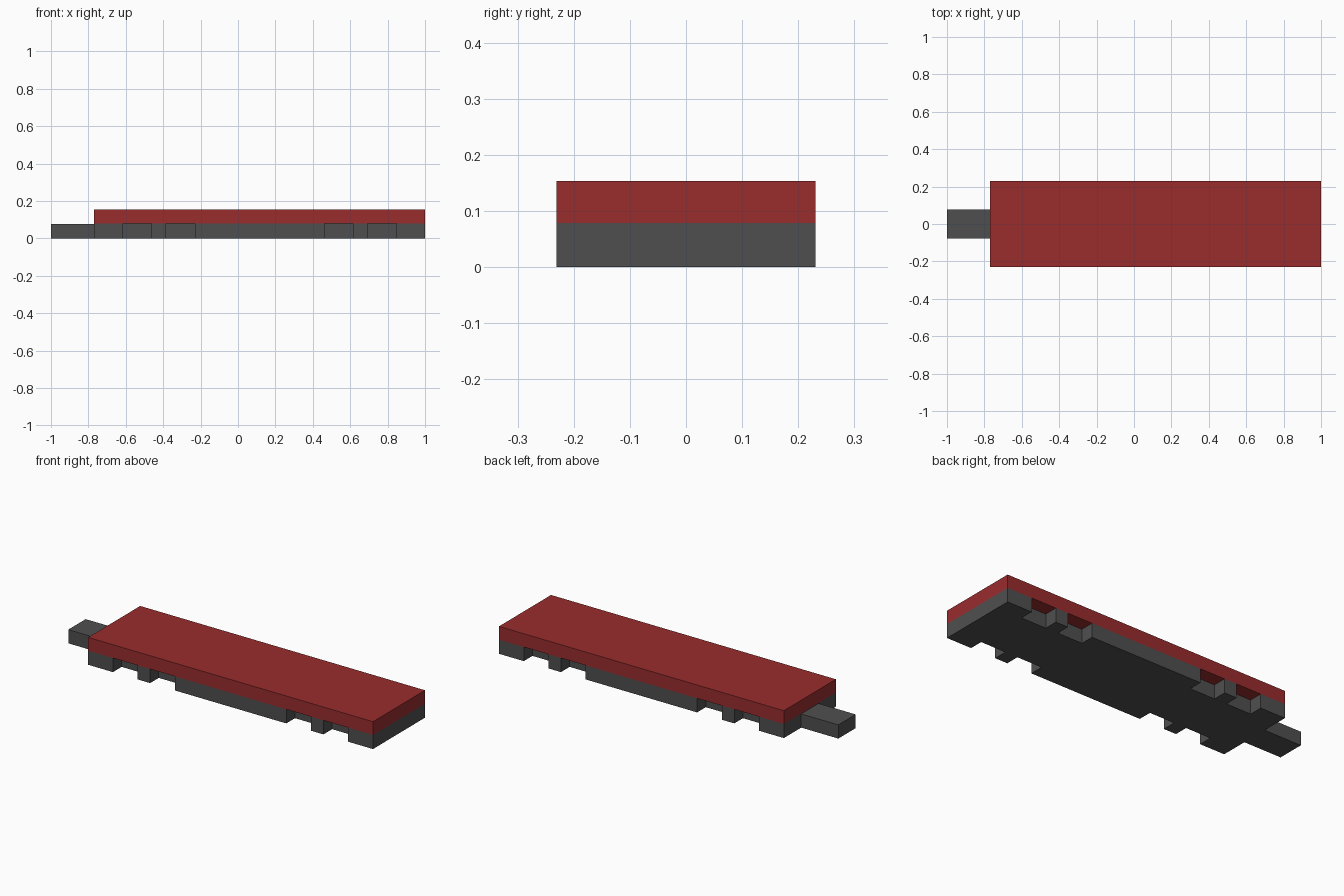
import bpy, bmesh

cube = bpy.data.objects.get("Cube")
if cube:
    bpy.data.objects.remove(cube, do_unlink=True)

U = 1 / 13        # module: the whole model is 26 modules long
SEAM = 0.079      # height where base and top plate meet
TOP = 2 * U


def material(name, rgb):
    m = bpy.data.materials.new(name)
    m.use_nodes = True
    m.diffuse_color = (*rgb, 1)
    bsdf = m.node_tree.nodes["Principled BSDF"]
    bsdf.inputs["Base Color"].default_value = (*rgb, 1)
    bsdf.inputs["Roughness"].default_value = 0.7
    return m


def extrude_outline(name, outline, z0, z1, mat):
    """Prism from an outline given in modules."""
    bm = bmesh.new()
    face = bm.faces.new([bm.verts.new((x * U, y * U, z0)) for x, y in outline])
    ext = bmesh.ops.extrude_face_region(bm, geom=[face])
    top = [v for v in ext["geom"] if isinstance(v, bmesh.types.BMVert)]
    bmesh.ops.translate(bm, verts=top, vec=(0, 0, z1 - z0))
    bmesh.ops.recalc_face_normals(bm, faces=bm.faces)
    me = bpy.data.meshes.new(name)
    bm.to_mesh(me)
    bm.free()
    me.materials.append(mat)
    ob = bpy.data.objects.new(name, me)
    bpy.context.collection.objects.link(ob)
    return ob


def rect(x0, x1, y):
    return [(x0, -y), (x1, -y), (x1, y), (x0, y)]


red = material("dark red", (0.32, 0.026, 0.027))
grey = material("dark grey", (0.078, 0.078, 0.078))

# Base: long edges notched two modules wide and one deep, mirrored front to back
front = [(-10, -3)]
for x in (-8, -5, 6, 9):
    front += [(x, -3), (x, -2), (x + 2, -2), (x + 2, -3)]
front.append((13, -3))
back = [(x, -y) for x, y in reversed(front)]
extrude_outline("notched_base", front + back, 0, SEAM, grey)

# Tongue at the right end, butting against the base
extrude_outline("end_tongue", rect(-13, -10, 1), 0, U, grey)

# Plain cover plate on top
extrude_outline("top_plate", rect(-10, 13, 3), SEAM, TOP, red)
